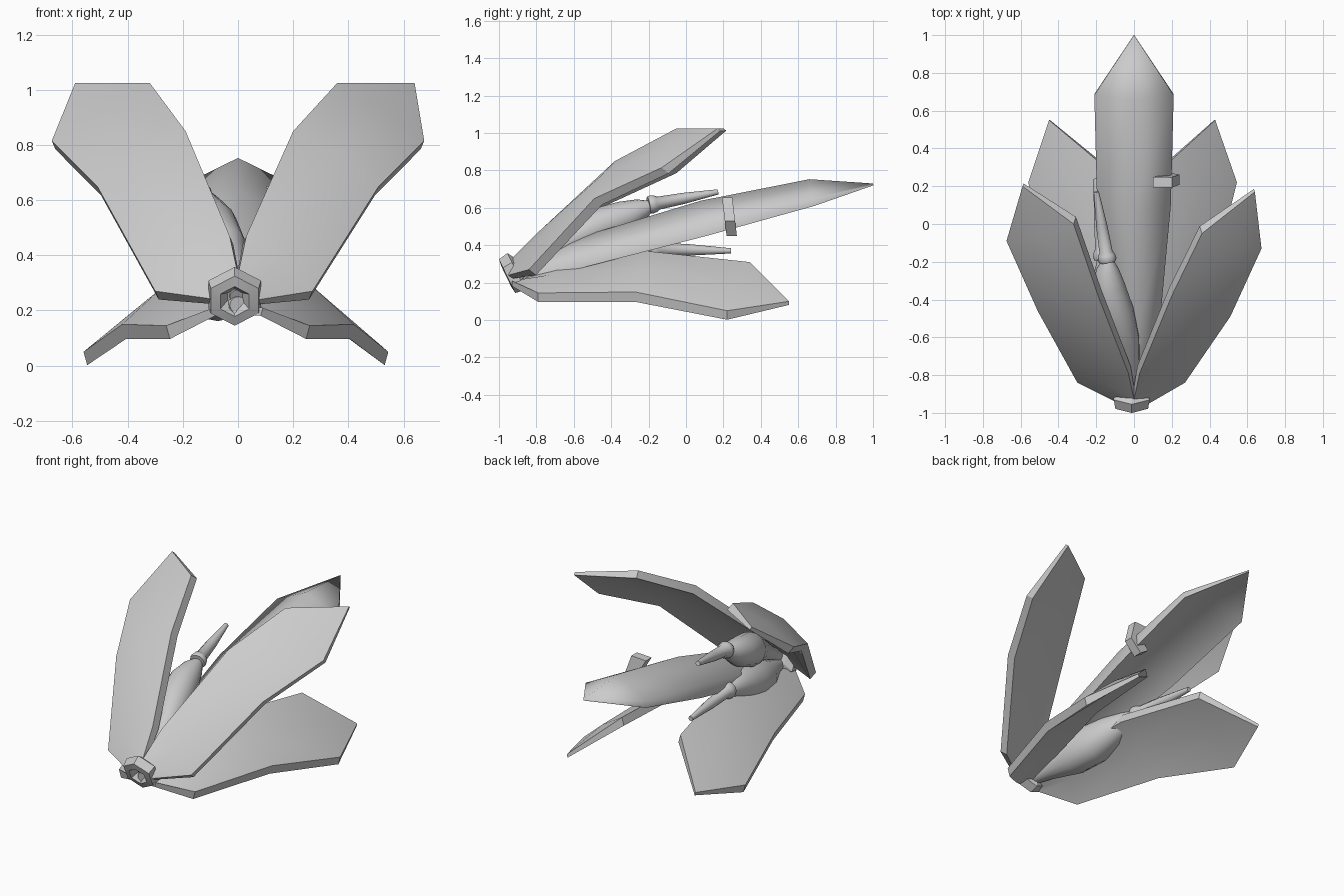
import bpy, bmesh, math
from mathutils import Vector

if "Cube" in bpy.data.objects:
    bpy.data.objects.remove(bpy.data.objects["Cube"])


def finish(name, bm, angle=28):
    bmesh.ops.remove_doubles(bm, verts=bm.verts, dist=0.0005)
    bmesh.ops.recalc_face_normals(bm, faces=bm.faces)
    me = bpy.data.meshes.new(name)
    bm.to_mesh(me)
    bm.free()
    ob = bpy.data.objects.new(name, me)
    bpy.context.collection.objects.link(ob)
    bpy.ops.object.select_all(action='DESELECT')
    ob.select_set(True)
    bpy.context.view_layer.objects.active = ob
    bpy.ops.object.shade_smooth_by_angle(angle=math.radians(angle))
    return ob


def skin(bm, rings):
    """Join closed rings of equal length and cap both ends."""
    vs = [[bm.verts.new(p) for p in r] for r in rings]
    n = len(vs[0])
    for a, b in zip(vs, vs[1:]):
        for i in range(n):
            j = (i + 1) % n
            bm.faces.new((a[i], a[j], b[j], b[i]))
    bm.faces.new(vs[0])
    bm.faces.new(vs[-1])


def petal(name, rows, bulge, inward, thick, side=1, angle=28):
    """rows: pairs of edge points on the outer face; inward: thickness direction."""
    inward = Vector(inward).normalized()
    bm = bmesh.new()
    rings = []
    for (a, b), h, t in zip(rows, bulge, thick):
        a, b = Vector(a), Vector(b)
        m = (a + b) / 2 - inward * h
        ring = [a, m, b, b + inward * t, m + inward * t, a + inward * t]
        rings.append([Vector((p.x * side, p.y, p.z)) for p in ring])
    skin(bm, rings)
    return finish(name, bm, angle)


def tube(name, pts, radii, n=16, angle=40):
    """Round body along a path."""
    pts = [Vector(p) for p in pts]
    bm = bmesh.new()
    rings = []
    for i, (p, r) in enumerate(zip(pts, radii)):
        d = (pts[min(i + 1, len(pts) - 1)] - pts[max(i - 1, 0)]).normalized()
        u = d.cross(Vector((0, 0, 1))).normalized()
        v = u.cross(d)
        rings.append([p + (u * math.cos(k * math.tau / n) + v * math.sin(k * math.tau / n)) * r
                      for k in range(n)])
    skin(bm, rings)
    return finish(name, bm, angle)


# Upper and lower petal pairs; the left ones are turned slightly
thick = [0.03, 0.05, 0.055, 0.05, 0.02]
for side, tag, s in ((1, "right", 0), (-1, "left", 1)):
    tip = (0.64 - 0.05 * s, 0.17 + 0.03 * s, 1.025)
    petal("upper_petal_" + tag,
          [((0.0, -0.93, 0.33), (0.08, -0.95, 0.24)),
           ((0.03, -0.79, 0.47), (0.27 + 0.03 * s, -0.84, 0.27)),
           ((0.20 - 0.01 * s, -0.38, 0.85), (0.51, -0.49 + 0.03 * s, 0.65)),
           ((0.36 - 0.04 * s, -0.05 + 0.05 * s, 1.025), (0.675, -0.13 + 0.04 * s, 0.815)),
           (tip, tip)],
          [0.005, 0.03, 0.03, 0.02, 0], (-0.25, 0.75, -0.6), thick, side)
    tip = (0.43 + 0.02 * s, 0.55, 0.10)
    petal("lower_petal_" + tag,
          [((0.01, -0.93, 0.21), (0.09, -0.93, 0.21)),
           ((0.04, -0.66, 0.29), (0.26, -0.79, 0.145)),
           ((0.10, -0.22, 0.37), (0.42, -0.27, 0.15)),
           ((0.20, 0.34, 0.31), (0.545 + 0.015 * s, 0.22, 0.05)),
           (tip, tip)],
          [-0.0, 0.025, 0.03, 0.015, 0], (-0.25, 0.0, -0.9), thick, side)

# Long back petal, arched across its width
tip = (0, 1.0, 0.73)
petal("back_petal",
      [((-0.03, -0.9, 0.25), (0.03, -0.9, 0.25)),
       ((-0.13, -0.6, 0.34), (0.13, -0.6, 0.34)),
       ((-0.195, 0.1, 0.53), (0.195, 0.1, 0.53)),
       ((-0.21, 0.68, 0.65), (0.21, 0.68, 0.65)),
       (tip, tip)],
      [0.02, 0.09, 0.11, 0.105, 0], (0, 0.2, -1), [0.04, 0.07, 0.08, 0.04, 0.01], angle=65)

# Two swollen buds, each with a collar and a tapering spike
tube("upper_bud",
     [(0, -0.93, 0.25), (-0.015, -0.78, 0.34), (-0.045, -0.62, 0.43), (-0.10, -0.47, 0.50),
      (-0.135, -0.33, 0.55), (-0.14, -0.24, 0.59), (-0.14, -0.19, 0.61)],
     [0.03, 0.045, 0.075, 0.1, 0.088, 0.06, 0.03])
tube("lower_bud",
     [(0, -0.93, 0.22), (-0.03, -0.78, 0.24), (-0.07, -0.62, 0.265), (-0.10, -0.47, 0.295),
      (-0.13, -0.35, 0.335), (-0.155, -0.24, 0.365), (-0.165, -0.18, 0.375)],
     [0.03, 0.06, 0.105, 0.115, 0.09, 0.055, 0.03])
for tag, base, end in (("upper", (-0.14, -0.2, 0.615), (-0.2, 0.17, 0.685)),
                       ("lower", (-0.165, -0.19, 0.38), (-0.2, 0.24, 0.37))):
    b, e = Vector(base), Vector(end)
    at = [b.lerp(e, t) for t in (0, 0.04, 0.1, 0.14, 0.5, 1)]
    tube(tag + "_spike", at, [0.045, 0.05, 0.045, 0.035, 0.03, 0.014], 12)

# Six-sided collar at the root, hollow toward the front
axis = Vector((0, 0.87, 0.42)).normalized()
u = Vector((1, 0, 0))
v = u.cross(axis)
c = Vector((-0.012, -0.925, 0.25))
bm = bmesh.new()
rings = []
for d, r in ((0.05, 0.06), (0.02, 0.11), (-0.035, 0.1), (-0.04, 0.06), (0.0, 0.03)):
    rings.append([c + axis * d + (u * math.cos(a) + v * math.sin(a)) * r
                  for a in [math.radians(30 + 60 * k) for k in range(6)]])
skin(bm, rings)
finish("root_collar", bm, 10)

# Bent clip on the right edge of the back petal
prof = [(0.10, 0.65), (0.20, 0.655), (0.24, 0.53), (0.18, 0.45), (0.12, 0.49), (0.16, 0.545)]
bm = bmesh.new()
skin(bm, [[(x, y + (0.55 - z) * 0.12, z) for x, z in prof] for y in (0.205, 0.26)])
finish("edge_clip", bm, 10)
